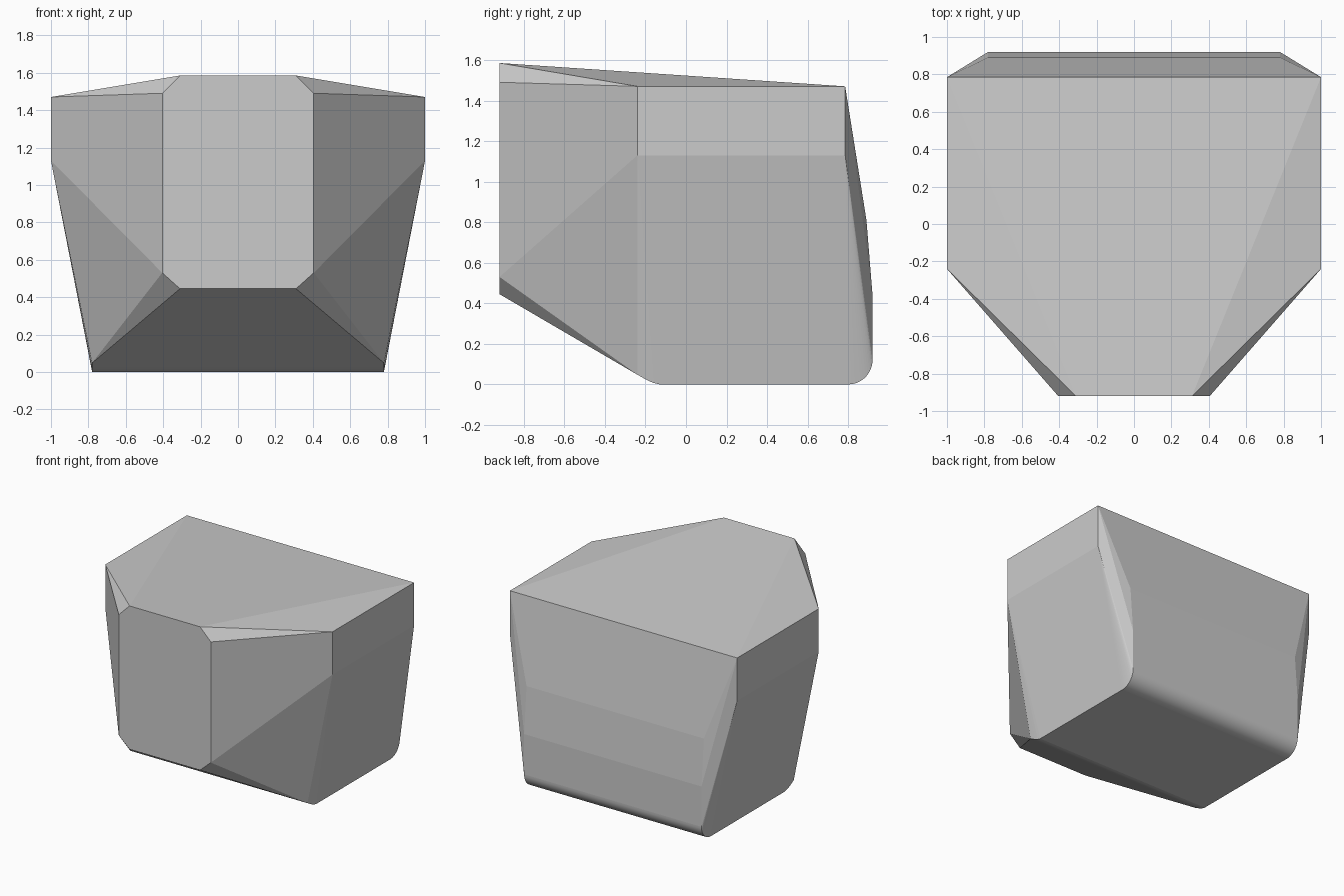
import bpy, bmesh, math

if "Cube" in bpy.data.objects:
    bpy.data.objects.remove(bpy.data.objects["Cube"])

# Right-hand corner points of the convex body (mirrored across x = 0)
points = [
    (0.31, -0.92, 1.585), (0.405, -0.92, 1.49),    # octagonal front panel
    (0.405, -0.92, 0.53), (0.31, -0.92, 0.445),
    (1.0, -0.24, 1.47), (1.0, 0.785, 1.47),        # upright side band
    (1.0, -0.24, 1.13), (1.0, 0.785, 1.13),
    (0.78, 0.89, 0.81), (0.78, 0.92, 0.44),        # back panel bands
]

# Rounded front and back edges of the base
base = [(-0.24, 0.048), (-0.21, 0.031), (-0.185, 0.0175), (-0.16, 0.007), (-0.13, 0)]
radius, steps = 0.12, 12
for i in range(steps + 1):
    a = math.pi / 2 * i / steps
    base.append((0.80 + radius * math.sin(a), radius * (1 - math.cos(a))))
points += [(0.78, y, z) for y, z in base]

# Wrap the mirrored points in a convex hull
bm = bmesh.new()
for x, y, z in points:
    for side in (-1, 1):
        bm.verts.new((side * x, y, z))
bmesh.ops.convex_hull(bm, input=bm.verts[:])
loose = [v for v in bm.verts if not v.link_faces]
bmesh.ops.delete(bm, geom=loose, context='VERTS')
bmesh.ops.dissolve_limit(bm, angle_limit=math.radians(0.3),
                         verts=bm.verts[:], edges=bm.edges[:])
bmesh.ops.recalc_face_normals(bm, faces=bm.faces[:])

# Smooth only the rounded strips at the base, the rest stays faceted
for f in bm.faces:
    zs = [v.co.z for v in f.verts]
    f.smooth = max(zs) < 0.125 and max(zs) > 0.0001

mesh = bpy.data.meshes.new("faceted_body")
bm.to_mesh(mesh)
bm.free()
bpy.context.collection.objects.link(bpy.data.objects.new("faceted_body", mesh))
